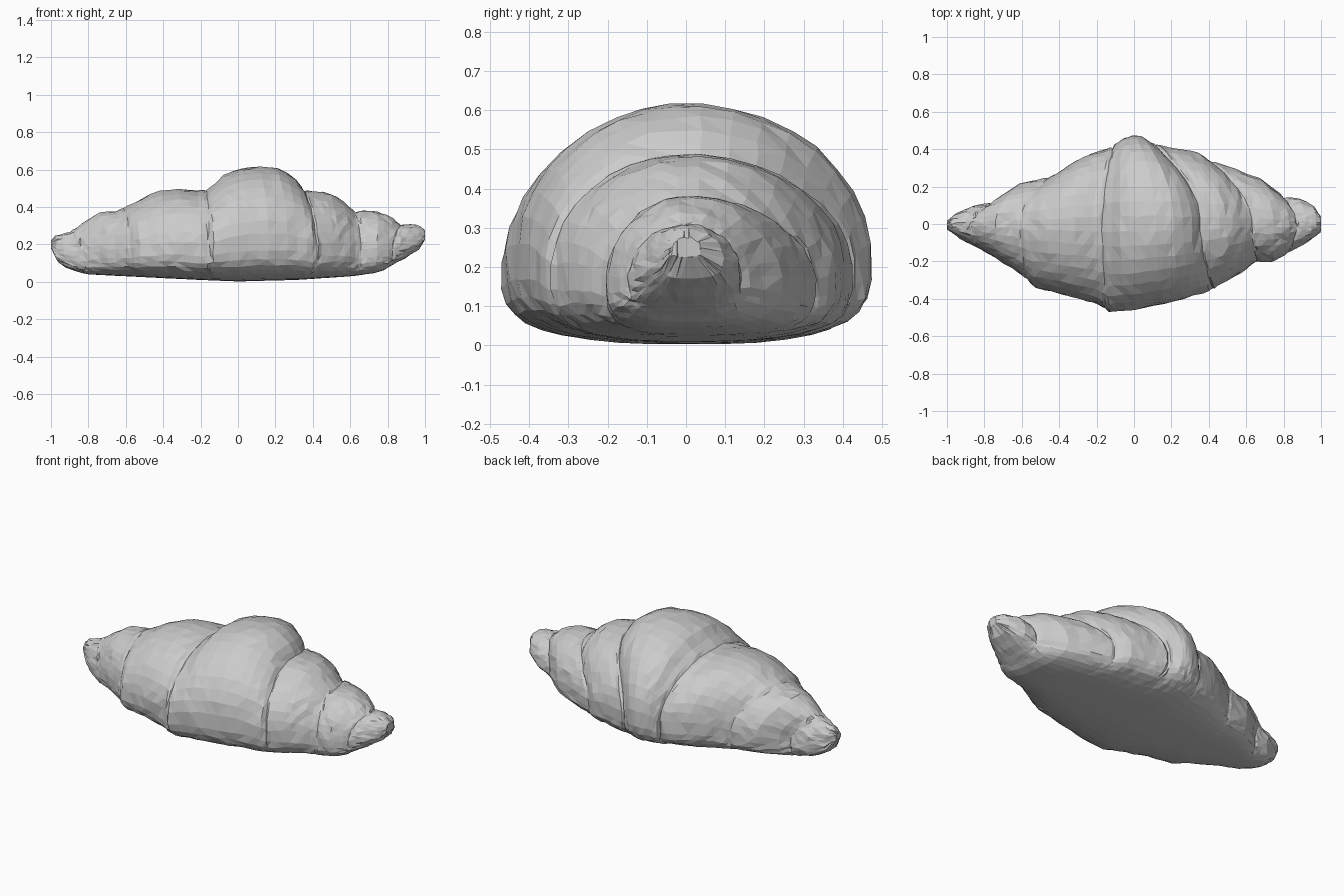
import bpy, bmesh, math, random

if "Cube" in bpy.data.objects:
    bpy.data.objects.remove(bpy.data.objects["Cube"])

random.seed(4)

# Silhouette profiles read along x
TOP = [(-1, .22), (-.98, .245), (-.9, .265), (-.85, .30), (-.75, .37), (-.65, .38), (-.58, .41),
       (-.5, .455), (-.42, .49), (-.32, .497), (-.2, .485), (-.14, .51), (-.08, .57), (0, .605),
       (.12, .62), (.22, .605), (.3, .56), (.36, .487), (.48, .48), (.55, .44), (.62, .378),
       (.74, .378), (.82, .345), (.87, .305), (.94, .31), (.98, .295), (1, .275)]
BOTTOM = [(-1, .18), (-.97, .11), (-.9, .065), (-.8, .04), (-.5, .025), (-.2, .01), (0, .002),
          (.3, .01), (.6, .03), (.75, .05), (.9, .13), (.97, .175), (1, .225)]
BACK = [(-1, .02), (-.95, .055), (-.85, .10), (-.76, .11), (-.7, .16), (-.6, .22), (-.45, .25),
        (-.35, .31), (-.27, .36), (-.2, .385), (-.12, .41), (-.06, .46), (0, .475), (.05, .465),
        (.1, .43), (.2, .41), (.35, .38), (.4, .34), (.5, .31), (.6, .27), (.68, .24),
        (.75, .185), (.8, .142), (.88, .135), (.95, .105), (.98, .08), (1, .04)]
FRONT = [(-1, .03), (-.95, .065), (-.85, .12), (-.75, .175), (-.6, .27), (-.53, .34), (-.4, .37),
         (-.2, .425), (-.14, .47), (0, .46), (.2, .42), (.4, .36), (.55, .275), (.65, .205),
         (.75, .20), (.85, .14), (.95, .08), (1, .04)]

# Slanted roll seams: x at front, top and back
SEAMS = [(-1, -1, -1), (-.82, -.87, -.76), (-.57, -.61, -.46), (-.15, -.17, -.11),
         (.42, .355, .11), (.66, .63, .41), (.83, .87, .80), (1, 1, 1)]
STEPS = [5, 6, 9, 11, 8, 6, 5]
GROOVES = [0, .02, .02, .03, .025, .02, .02]
SIDES = 36


def sample(profile, x):
    for (x0, v0), (x1, v1) in zip(profile, profile[1:]):
        if x <= x1:
            return v0 + (v1 - v0) * (x - x0) / (x1 - x0)
    return profile[-1][1]


def ring(xf, xt, xb, groove):
    """One cross-section: round dome above, flattened belly below."""
    yf, yb, zt = -sample(FRONT, xf), sample(BACK, xb), sample(TOP, xt)
    xm = (xf + xb) / 2
    zb = sample(BOTTOM, xm)
    zm = zb + .36 * (zt - zb)
    flat = .72 - .16 * max(0, 1 - xm * xm)      # squarer belly near the middle
    pts = []
    for i in range(SIDES):
        a = 2 * math.pi * (i + .5) / SIDES
        c, s = math.cos(a), math.sin(a)
        side = xb if c > 0 else xf
        reach = yb if c > 0 else -yf
        if s > 0:
            k = 1 - groove
            x = s * s * xt + (1 - s * s) * side
            y, z = c * reach * k, zm + s * (zt - zm) * k
        else:
            x = xm + c * (xb - xf) / 2
            y = math.copysign(abs(c) ** .72, c) * reach * (1 - groove * (1 + s))
            z = zm - abs(s) ** flat * (zm - zb)
        n = .004
        pts.append((max(-1, min(1, x + random.uniform(-n, n))),
                    y + random.uniform(-n, n),
                    max(0, z + random.uniform(-n, n) * (s > -.6))))
    return pts


# Croissant body: rings lofted between successive seams
rings = []
last = len(STEPS) - 1
for k, (a, b, n) in enumerate(zip(SEAMS, SEAMS[1:], STEPS)):
    params = [j / n for j in range(n)]
    if k > 0:
        params.insert(1, .35 / n)
    params.append(1 - .35 / n if k < last else 1)
    for t in params:
        xs = [p + (q - p) * t for p, q in zip(a, b)]
        rings.append(ring(*xs, GROOVES[k] if t == 0 else 0))

bm = bmesh.new()
loops = [[bm.verts.new(p) for p in r] for r in rings]
for r0, r1 in zip(loops, loops[1:]):
    for i in range(SIDES):
        j = (i + 1) % SIDES
        bm.faces.new((r0[i], r0[j], r1[j], r1[i]))
bm.faces.new(loops[0])
bm.faces.new(loops[-1][::-1])
bmesh.ops.triangulate(bm, faces=bm.faces[:])
bmesh.ops.recalc_face_normals(bm, faces=bm.faces[:])

mesh = bpy.data.meshes.new("croissant")
bm.to_mesh(mesh)
bm.free()
croissant = bpy.data.objects.new("croissant", mesh)
bpy.context.collection.objects.link(croissant)
